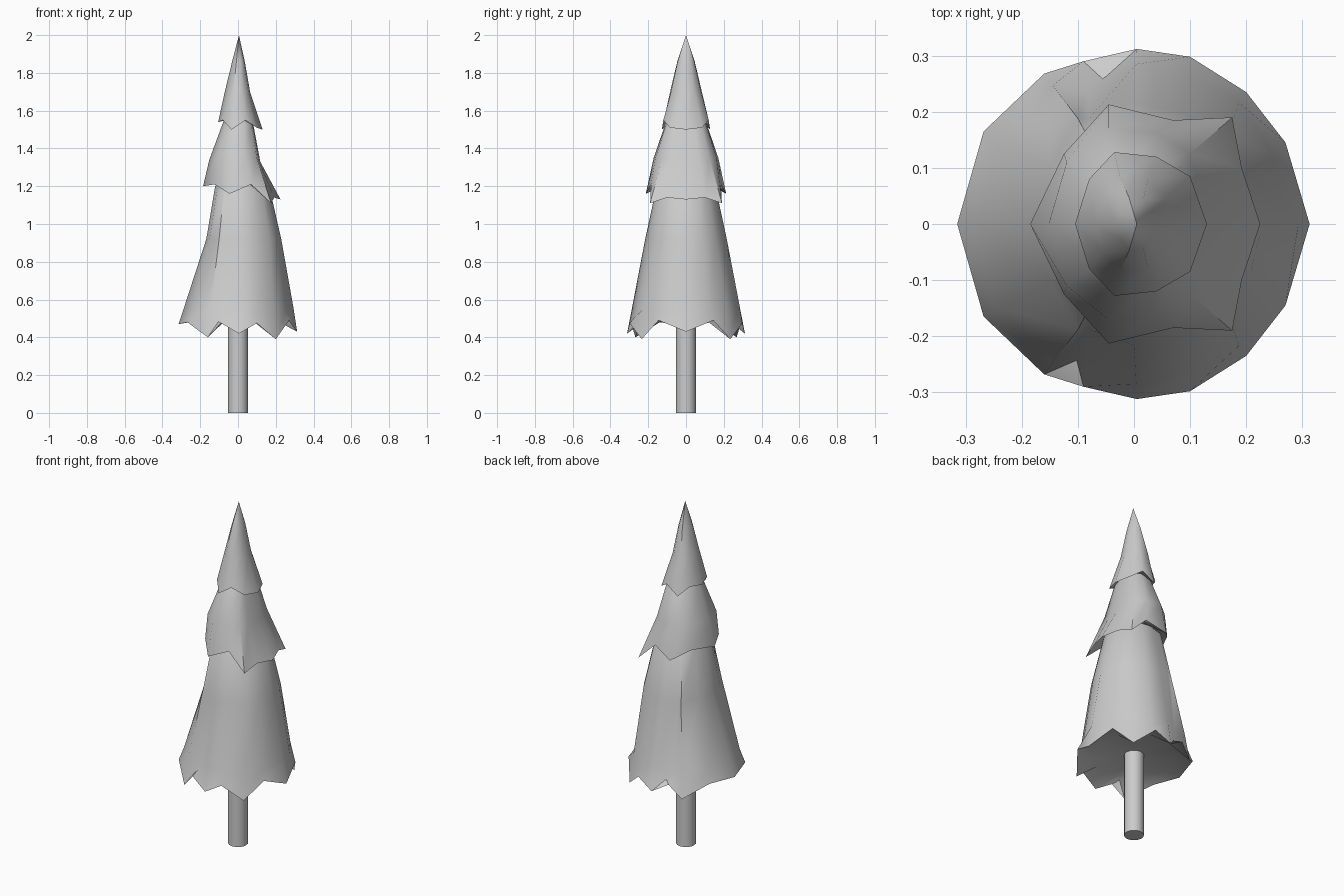
import bpy, bmesh, math

if "Cube" in bpy.data.objects:
    bpy.data.objects.remove(bpy.data.objects["Cube"])


def smooth(obj, angle):
    bpy.ops.object.select_all(action='DESELECT')
    bpy.context.view_layer.objects.active = obj
    obj.select_set(True)
    bpy.ops.object.shade_smooth_by_angle(angle=math.radians(angle))


def scaled(ring, z, sx, sy, dx=0.0):
    """Flat copy of a half ring at a new height."""
    return [(x * sx + dx, y * sy, z) for x, y, *_ in ring]


def tier(name, rings, apex, ceiling):
    """Branch skirt from half rings (right to left), mirrored over y."""
    bm = bmesh.new()
    rim = rings[0]
    # recessed underside first, then the outer rings from rim to top
    rings = [[(x * 0.74, y * 0.74, ceiling) for x, y, z in rim]] + rings
    loops = []
    for half in rings:
        full = half + [(x, -y, z) for x, y, z in half[-2:0:-1]]
        loops.append([bm.verts.new(p) for p in full])
    n = len(loops[0])
    for a, b in zip(loops, loops[1:]):
        for i in range(n):
            j = (i + 1) % n
            bm.faces.new((a[i], a[j], b[j], b[i]))
    top = bm.verts.new(apex)
    low = bm.verts.new((0, 0, ceiling))
    for i in range(n):
        j = (i + 1) % n
        bm.faces.new((loops[-1][i], loops[-1][j], top))
        bm.faces.new((loops[0][j], loops[0][i], low))
    bmesh.ops.recalc_face_normals(bm, faces=bm.faces)
    mesh = bpy.data.meshes.new(name)
    bm.to_mesh(mesh)
    bm.free()
    obj = bpy.data.objects.new(name, mesh)
    bpy.context.collection.objects.link(obj)
    smooth(obj, 50)


# trunk
bpy.ops.mesh.primitive_cylinder_add(vertices=16, radius=0.053, depth=0.5,
                                    location=(0, 0, 0.25))
trunk = bpy.context.object
trunk.name = "trunk"
smooth(trunk, 40)

# lower branches: ragged rim, grooved lower ring, waist, shoulder
rim = [(.313, 0, .43), (.27, .145, .49), (.2, .235, .39), (.1, .298, .475),
       (.005, .312, .42), (-.09, .29, .475), (-.16, .268, .40),
       (-.268, .165, .48), (-.315, 0, .47)]
groove = [(.293, 0, .56), (.248, .125, .53), (.187, .217, .56),
          (.1, .266, .515), (.004, .285, .56), (-.083, .235, .51),
          (-.145, .247, .56), (-.245, .15, .55), (-.285, 0, .56)]
waist = [(.229, 0, .92), (.207, .09, .92), (.168, .155, .92), (.08, .2, .92),
         (0, .216, .92), (-.08, .188, .92), (-.1, .188, .92),
         (-.15, .1, .92), (-.168, 0, .92)]
tier("lower_branches",
     [rim, groove, waist, scaled(waist, 1.2, .72, .72)],
     (.01, 0, 1.4), .49)

# middle branches
rim = [(.225, 0, 1.13), (.192, .1, 1.14), (.175, .19, 1.11), (.07, .185, 1.21),
       (-.045, .213, 1.16), (-.125, .125, 1.21), (-.185, 0, 1.20)]
waist = [(.118, 0, 1.33), (.112, .07, 1.33), (.1, .125, 1.35),
         (.04, .162, 1.35), (-.045, .171, 1.35), (-.12, .11, 1.35),
         (-.152, 0, 1.34)]
tier("middle_branches",
     [rim, waist, scaled(waist, 1.54, .58, .62, .01)],
     (0, 0, 1.68), 1.22)

# top branches
rim = [(.13, 0, 1.50), (.1, .085, 1.51), (.04, .12, 1.55),
       (-.035, .128, 1.50), (-.08, .08, 1.55), (-.105, 0, 1.54)]
waist = [(.064, 0, 1.70), (.055, .045, 1.70), (.025, .079, 1.70),
         (-.025, .084, 1.70), (-.055, .05, 1.70), (-.07, 0, 1.70)]
tier("top_branches",
     [rim, waist, scaled(waist, 1.86, .5, .55, .004)],
     (.005, 0, 2.0), 1.55)
